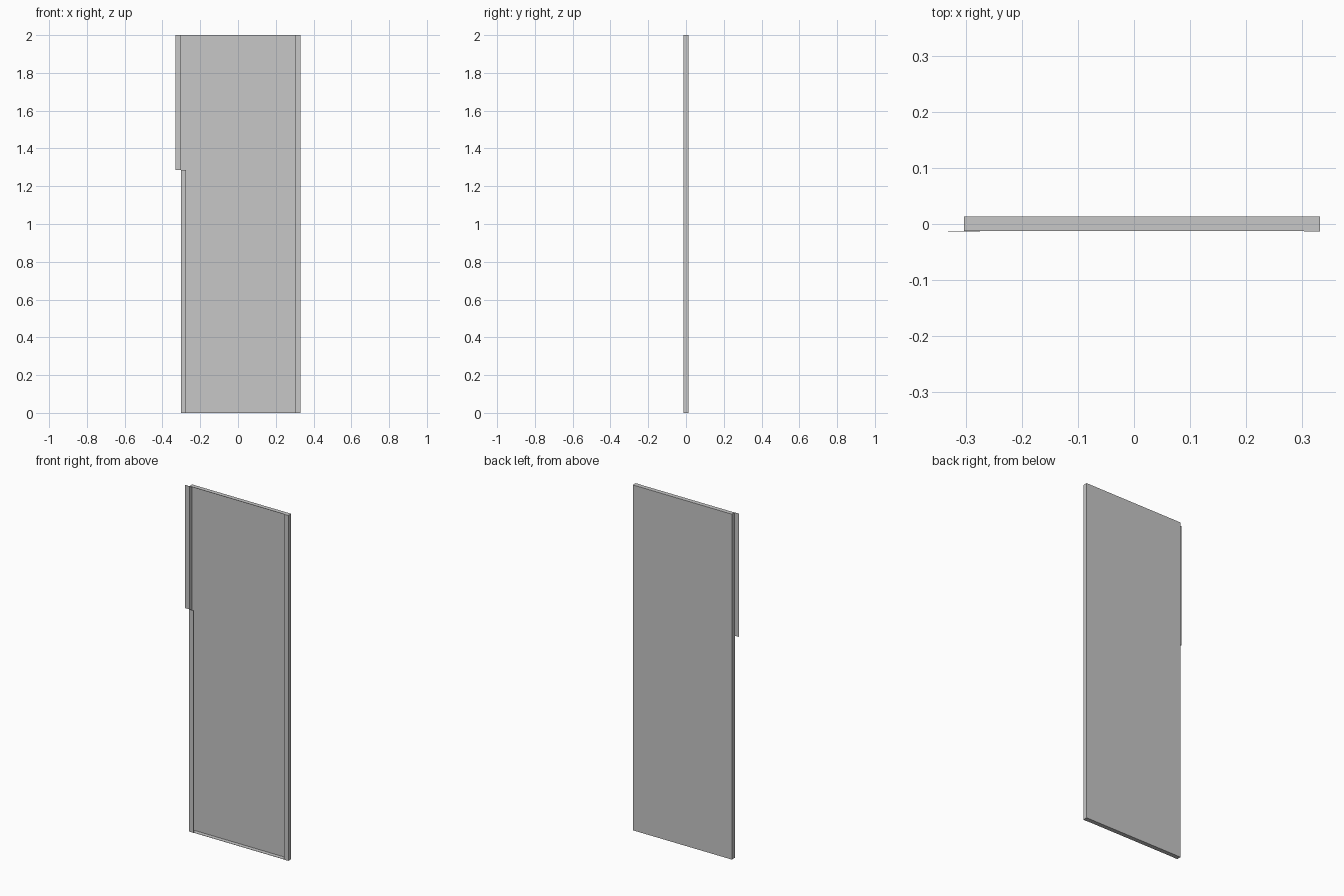
import bpy
import bmesh
from mathutils import Matrix, Vector

default_cube = bpy.data.objects.get("Cube")
if default_cube:
    bpy.data.objects.remove(default_cube, do_unlink=True)

# Single painted sheet-metal colour
GREY = (0.57, 0.57, 0.57, 1.0)
metal = bpy.data.materials.new("light grey sheet metal")
metal.diffuse_color = GREY
metal.use_nodes = True
metal.node_tree.nodes["Principled BSDF"].inputs["Base Color"].default_value = GREY

# Main dimensions
T = 0.0013                      # sheet thickness
LEFT, RIGHT = 0.3315, -0.303    # panel sides
BACK, FRONT = 0.0135, -0.0135
HEIGHT = 2.0
STEP = 1.287                    # height where the right lip changes direction
LIP = 0.0285                    # width of the folded lips


def plate(name, low, high):
    """Box spanning two opposite corners."""
    low, high = Vector(low), Vector(high)
    bm = bmesh.new()
    bmesh.ops.create_cube(bm, size=1.0)
    size = Matrix.Diagonal((high - low).to_4d())
    bm.transform(Matrix.Translation((low + high) / 2) @ size)
    mesh = bpy.data.meshes.new(name)
    bm.to_mesh(mesh)
    bm.free()
    mesh.materials.append(metal)
    obj = bpy.data.objects.new(name, mesh)
    bpy.context.collection.objects.link(obj)


# Large back sheet
plate("back_sheet", (RIGHT, BACK - T, 0), (LEFT, BACK, HEIGHT))

# Side flanges folded forward
plate("left_flange", (LEFT - T, FRONT + T, 0), (LEFT, BACK - T, HEIGHT))
plate("right_flange", (RIGHT, FRONT + T, 0), (RIGHT + T, BACK - T, HEIGHT))

# Top and bottom flanges between the sides
for name, z in (("bottom_flange", 0), ("top_flange", HEIGHT - T)):
    plate(name, (RIGHT + T, FRONT + T, z), (LEFT - T, BACK - T, z + T))

# Front lips: two turned inward, the upper right one turned outward
plate("left_lip", (LEFT - LIP, FRONT, 0), (LEFT, FRONT + T, HEIGHT))
plate("lower_right_lip", (RIGHT, FRONT, 0), (RIGHT + LIP, FRONT + T, STEP))
plate("upper_right_tab", (RIGHT - LIP, FRONT, STEP), (RIGHT + T, FRONT + T, HEIGHT))
